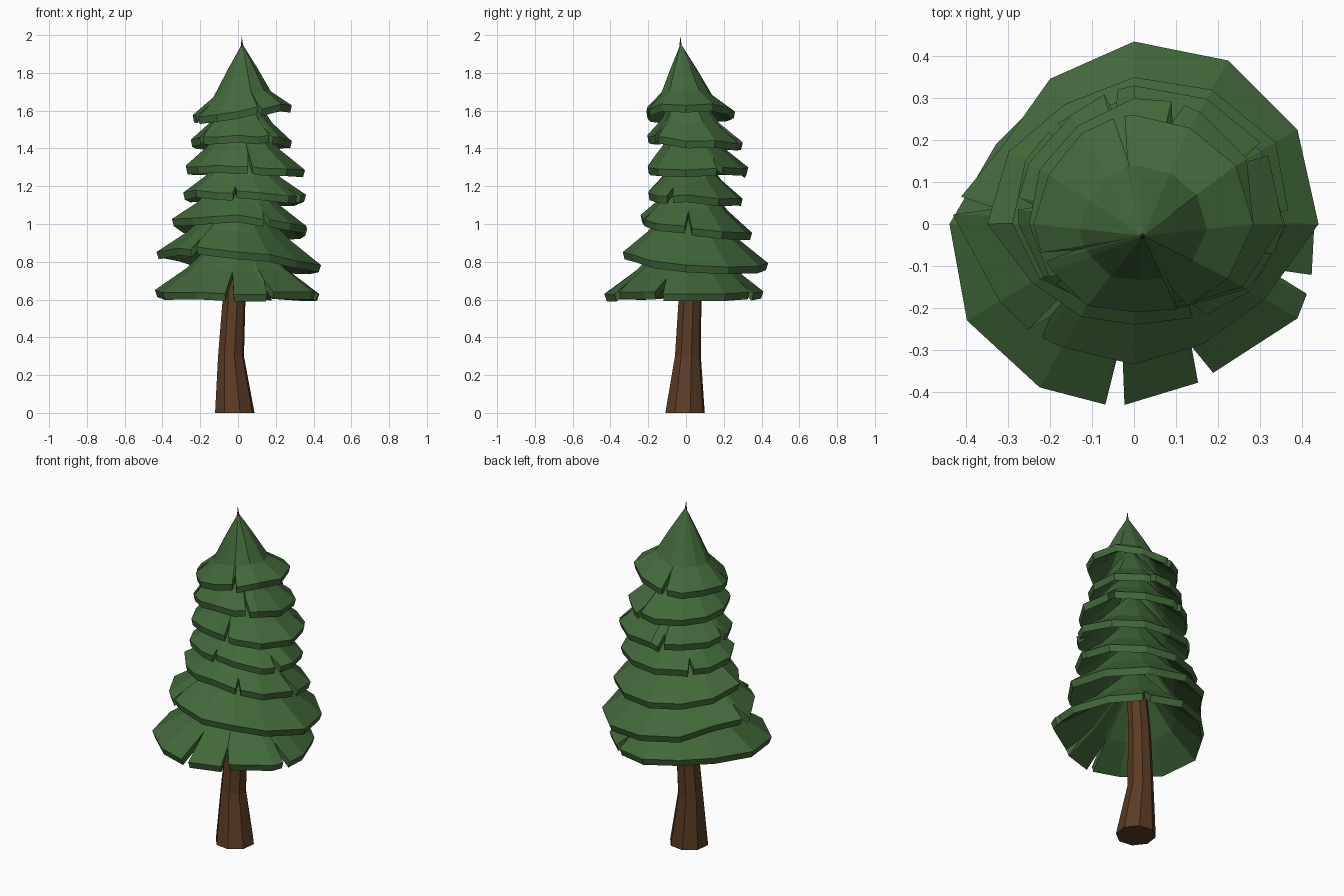
import bpy, bmesh, math, random
from mathutils import Vector

if "Cube" in bpy.data.objects:
    bpy.data.objects.remove(bpy.data.objects["Cube"])

random.seed(4)


def material(name, rgb):
    m = bpy.data.materials.new(name)
    m.diffuse_color = (*rgb, 1)
    m.use_nodes = True
    m.node_tree.nodes["Principled BSDF"].inputs["Base Color"].default_value = m.diffuse_color
    return m


GREEN = material("needle green", (0.053, 0.140, 0.041))
BROWN = material("bark brown", (0.108, 0.045, 0.017))


def finish(bm, name, mat):
    bmesh.ops.recalc_face_normals(bm, faces=bm.faces)
    me = bpy.data.meshes.new(name)
    bm.to_mesh(me)
    bm.free()
    me.materials.append(mat)
    ob = bpy.data.objects.new(name, me)
    bpy.context.collection.objects.link(ob)


def bridge(bm, a, b):
    n = len(a)
    for i in range(n):
        j = (i + 1) % n
        bm.faces.new((a[i], a[j], b[j], b[i]))


def fan(bm, ring, tip):
    n = len(ring)
    for i in range(n):
        bm.faces.new((ring[i], ring[(i + 1) % n], tip))


# Trunk: bent, tapering eight-sided tube (z, x, y, radius)
bm = bmesh.new()
rings = []
for z, x, y, r in [(0, -0.017, -0.005, 0.108), (0.3, -0.037, 0.01, 0.071),
                   (0.62, -0.02, 0.022, 0.062), (1.2, 0.01, 0.01, 0.04),
                   (1.9, 0.022, -0.028, 0.012)]:
    rings.append([bm.verts.new((x + r * math.cos(t), y + r * math.sin(t), z))
                  for t in [math.radians(45 * k + 15) for k in range(8)]])
for a, b in zip(rings, rings[1:]):
    bridge(bm, a, b)
bm.faces.new(rings[0])
fan(bm, rings[-1], bm.verts.new((0.02, -0.03, 1.995)))
finish(bm, "trunk", BROWN)


def tier(name, z, tilt, radii, notches, apex, mid=(0.62, 0.12), top=(0.34, 0.24), thick=0.038):
    """Drooping skirt: rim radii at equal angles, notches as (degrees, depth factor)."""
    step = 360 / len(radii)

    def radius(deg):
        f = (deg % 360) / step
        i = int(f)
        return radii[i] + (radii[(i + 1) % len(radii)] - radii[i]) * (f - i)

    # columns of (angle, full radius, rim factor)
    cols = [(k * step, r, 1) for k, r in enumerate(radii)
            if all(abs((k * step - a + 180) % 360 - 180) > 7 for a, _ in notches)]
    for a, depth in notches:
        cols += [(a - 3, radius(a - 3), 1), (a, radius(a), depth), (a + 3, radius(a + 3), 1)]
    cols.sort(key=lambda c: c[0])

    bm = bmesh.new()
    upper, lower = [[], [], []], [[], [], []]
    tip = Vector(apex)
    for deg, r, f in cols:
        c, s = math.cos(math.radians(deg)), math.sin(math.radians(deg))
        base = z + tilt[0] * c + tilt[1] * s + random.uniform(-0.01, 0.01)
        raised = mid[1] * (1 - f) / (1 - mid[0])
        for k, (q, h) in enumerate([(f, raised), mid, top]):
            blend = 1 - q
            x = r * q * c + tip.x * blend
            y = r * q * s + tip.y * blend
            lift = base * q + z * blend + h
            upper[k].append(bm.verts.new((x, y, lift)))
            inset = 0.97 if k == 0 else 0.95
            lower[k].append(bm.verts.new((x * inset, y * inset, lift - thick)))
    for rows, drop in ((upper, 0), (lower, thick)):
        bridge(bm, rows[0], rows[1])
        bridge(bm, rows[1], rows[2])
        fan(bm, rows[2], bm.verts.new(tip - Vector((0, 0, drop))))
    bridge(bm, lower[0], upper[0])
    finish(bm, name, GREEN)


# Branch tiers, bottom to top
tier("branches_1", 0.64, (-0.005, 0.005),
     [.43, .41, .40, .41, .38, .38, .44, .46, .45, .43, .40, .45],
     [(264, .64), (295, .8), (341, .75), (60, .8)], (0, 0.01, 1.02))
tier("branches_2", 0.82, (-0.04, -0.035),
     [.44, .45, .45, .435, .40, .365, .44, .37, .34, .335, .33, .36],
     [(174, .78), (228, .85)], (0, 0.01, 1.2))
tier("branches_3", 1.0, (-0.02, -0.045),
     [.365, .39, .37, .35, .33, .345, .35, .28, .255, .24, .26, .32],
     [(2, .72), (305, .82)], (0.01, 0.01, 1.34), (.62, .10), (.36, .2))
tier("branches_4", 1.155, (-0.01, -0.015),
     [.36, .35, .32, .30, .30, .30, .29, .26, .215, .195, .23, .31],
     [(265, .85), (345, .8), (130, .8)], (0.01, 0.005, 1.48), (.62, .09), (.36, .19))
tier("branches_5", 1.30, (-0.005, -0.01),
     [.355, .36, .345, .33, .30, .29, .275, .25, .215, .195, .225, .30],
     [(30, .8), (170, .85), (288, .75), (100, .82)], (0.012, 0, 1.62), (.62, .10), (.36, .2))
tier("branches_6", 1.45, (-0.005, -0.02),
     [.285, .31, .31, .30, .27, .26, .25, .24, .22, .205, .215, .25],
     [(318, .75), (70, .85), (215, .82)], (0.018, -0.01, 1.76), (.62, .09), (.36, .19))
tier("crown", 1.60, (0.03, 0.0),
     [.285, .28, .265, .26, .25, .235, .24, .225, .225, .21, .23, .26],
     [(98, .66), (200, .68), (300, .75)], (0.022, -0.028, 1.955), (.58, .085), (.3, .22))
